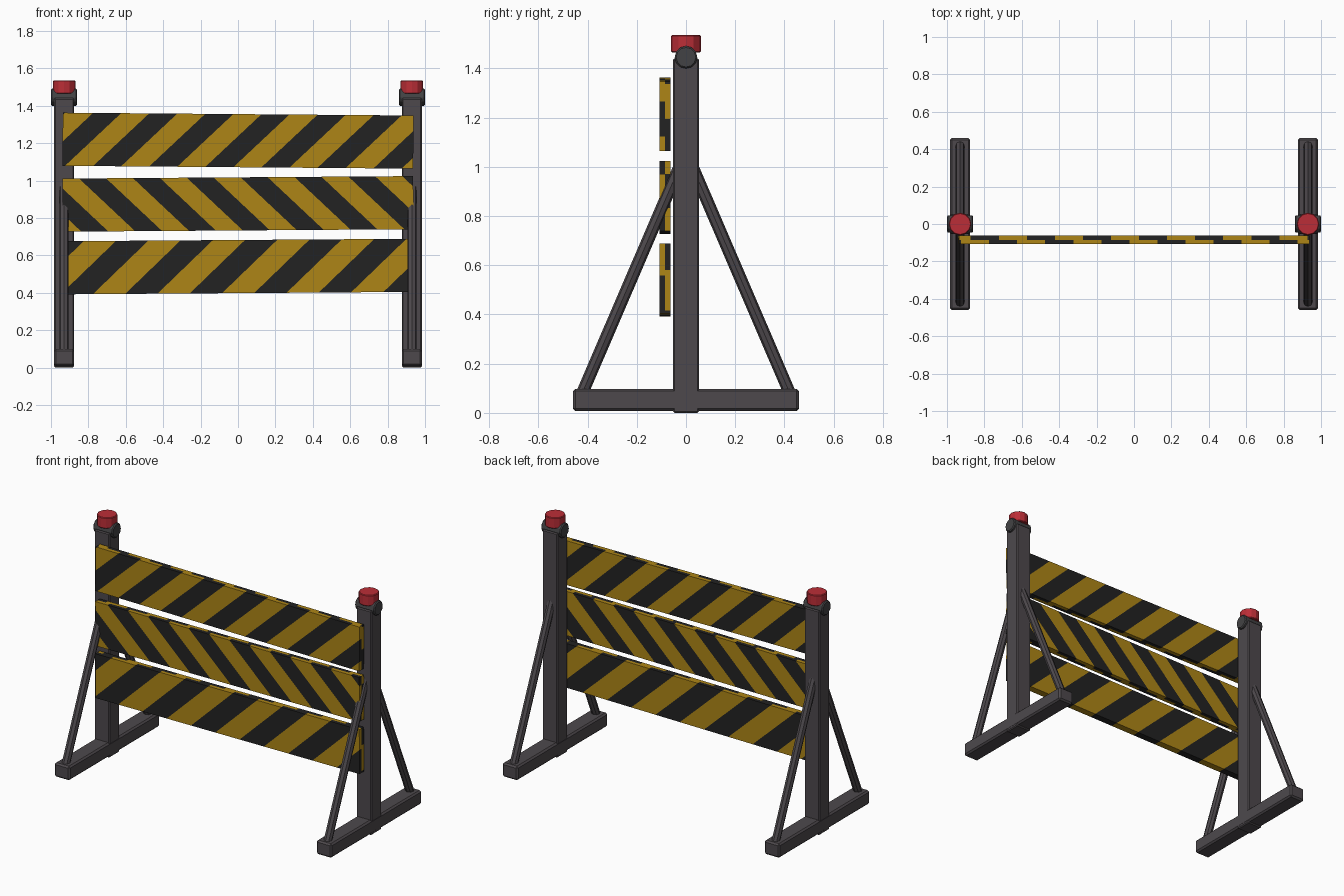
import bpy, bmesh, math
from mathutils import Vector, Matrix

if "Cube" in bpy.data.objects:
    bpy.data.objects.remove(bpy.data.objects["Cube"])


def material(name, rgb):
    m = bpy.data.materials.new(name)
    m.diffuse_color = (*rgb, 1)
    m.use_nodes = True
    m.node_tree.nodes["Principled BSDF"].inputs["Base Color"].default_value = m.diffuse_color
    return m


STEEL = material("dark steel", (0.075, 0.066, 0.073))
CAP = material("cap grey", (0.055, 0.055, 0.058))
RED = material("lamp red", (0.50, 0.027, 0.038))
YELLOW = material("board yellow", (0.42, 0.235, 0.008))
BLACK = material("stripe black", (0.016, 0.016, 0.016))


def finish(bm, name, mats):
    me = bpy.data.meshes.new(name)
    bm.to_mesh(me)
    bm.free()
    for m in mats:
        me.materials.append(m)
    ob = bpy.data.objects.new(name, me)
    bpy.context.collection.objects.link(ob)
    return ob


def box(name, centre, size, mat, bevel=0.0):
    bm = bmesh.new()
    bmesh.ops.create_cube(bm, size=1)
    bmesh.ops.scale(bm, vec=size, verts=bm.verts)
    bmesh.ops.translate(bm, vec=centre, verts=bm.verts)
    if bevel:
        bmesh.ops.bevel(bm, geom=bm.edges[:], offset=bevel, segments=1, affect='EDGES')
    return finish(bm, name, [mat])


def rod(name, a, b, radius, sides, mat, bevel=0.0):
    a, b = Vector(a), Vector(b)
    bm = bmesh.new()
    bmesh.ops.create_cone(bm, cap_ends=True, segments=sides, radius1=radius,
                          radius2=radius, depth=(b - a).length)
    if bevel:
        rims = [e for e in bm.edges if abs(e.verts[0].co.z - e.verts[1].co.z) < 1e-5]
        bmesh.ops.bevel(bm, geom=rims, offset=bevel, segments=1, affect='EDGES')
    rot = (b - a).to_track_quat('Z', 'Y').to_matrix().to_4x4()
    bm.transform(Matrix.Translation((a + b) / 2) @ rot)
    return finish(bm, name, [mat])


def striped_board(name, z, slope, lean, start, period, w=1.875, h=0.284, t=0.046):
    """Two half-thickness slabs back to back, each cut along its diagonal stripes."""
    total = bmesh.new()
    for turn in (1, -1):
        bm = bmesh.new()
        bmesh.ops.create_cube(bm, size=1)
        bmesh.ops.scale(bm, vec=(w, t / 2, h), verts=bm.verts)
        bmesh.ops.translate(bm, vec=(0, -t / 4, 0), verts=bm.verts)
        for i in range(-4, 20):
            bmesh.ops.bisect_plane(bm, geom=bm.verts[:] + bm.edges[:] + bm.faces[:],
                                   plane_co=(start + i * period / 2, 0, 0),
                                   plane_no=Vector((1, 0, -lean)).normalized())
        inner = [f for f in bm.faces if abs(f.calc_center_median().y) < 1e-5]
        bmesh.ops.delete(bm, geom=inner, context='FACES')
        for f in bm.faces:
            c = f.calc_center_median()
            f.material_index = (math.floor((c.x - lean * c.z - start) / (period / 2)) + 1) % 2
        bm.transform(Matrix.Diagonal((turn, turn, 1, 1)))
        me = bpy.data.meshes.new("half")
        bm.to_mesh(me)
        bm.free()
        total.from_mesh(me)
        bpy.data.meshes.remove(me)
    total.transform(Matrix.Translation((0, -0.085, z)) @ Matrix.Rotation(-slope, 4, 'Y'))
    return finish(total, name, [YELLOW, BLACK])


# Two upright stands with feet, braces, caps and lamps
for side, x in (("left", -0.93), ("right", 0.93)):
    box(f"{side}_foot", (x, 0, 0.053), (0.108, 0.92, 0.09), STEEL, 0.01)
    box(f"{side}_post", (x, 0, 0.72), (0.106, 0.106, 1.44), STEEL, 0.006)
    for end, s in (("front", -1), ("back", 1)):
        rod(f"{side}_{end}_brace", (x, s * 0.424, 0.075), (x, s * 0.03, 0.992),
            0.025, 8, STEEL)
    rod(f"{side}_cap", (x - 0.07, 0, 1.445), (x + 0.07, 0, 1.445), 0.046, 12, CAP, 0.006)
    rod(f"{side}_lamp", (x, 0, 1.465), (x, 0, 1.535), 0.06, 12, RED, 0.004)

# Three slightly crooked striped boards
striped_board("top_board", 1.213, -0.008, 1.05, -0.925, 0.300)
striped_board("middle_board", 0.875, 0.007, -1.05, -0.70, 0.288)
striped_board("bottom_board", 0.540, 0.007, 1.05, -0.80, 0.345)
